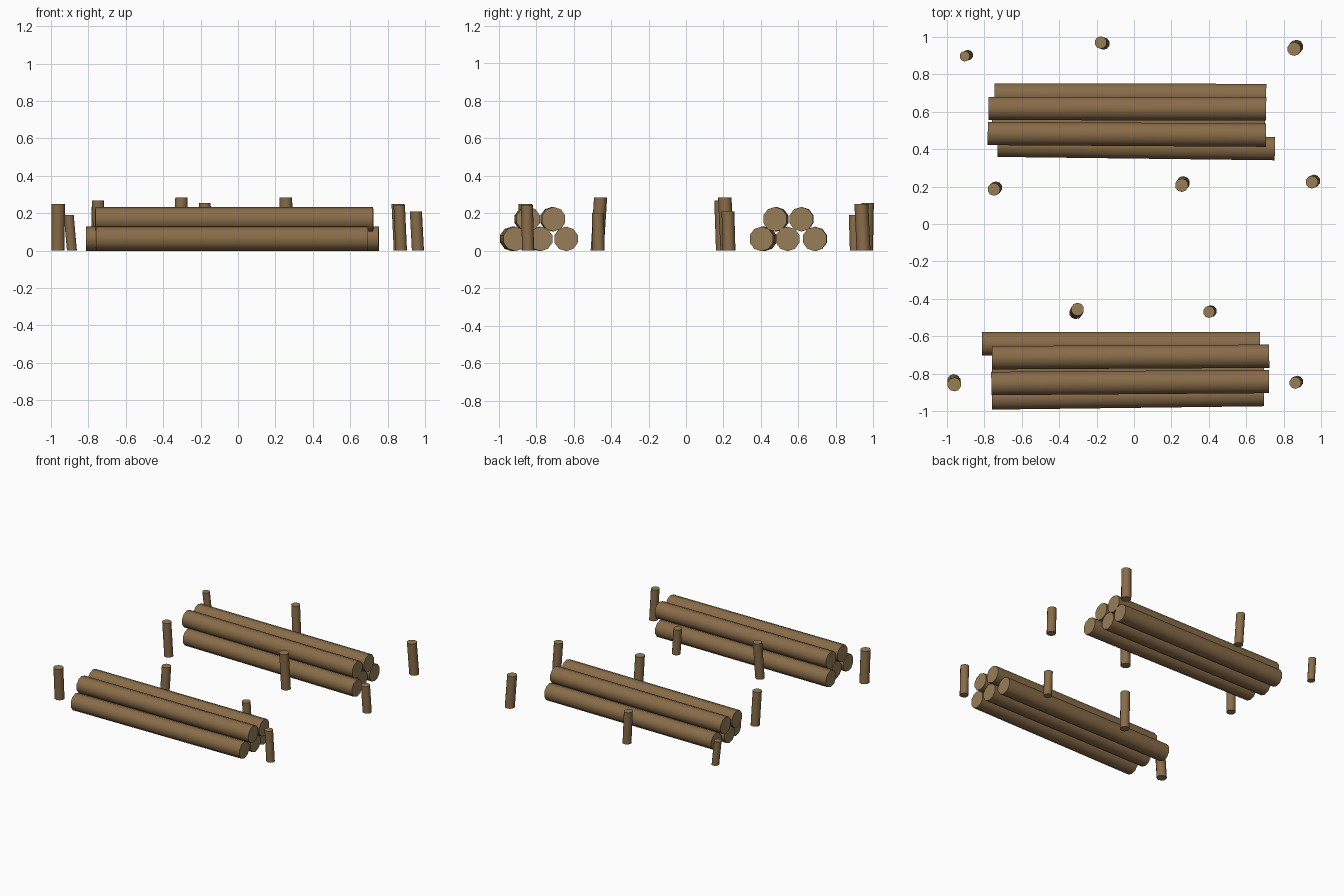
import bpy, math
from mathutils import Vector, Matrix

if "Cube" in bpy.data.objects:
    bpy.data.objects.remove(bpy.data.objects["Cube"])


def material(name, rgb):
    m = bpy.data.materials.new(name)
    m.diffuse_color = (*rgb, 1)
    m.use_nodes = True
    m.node_tree.nodes["Principled BSDF"].inputs["Base Color"].default_value = m.diffuse_color
    return m


BARK = material("bark", (0.25, 0.15, 0.066))
CUT = material("cut_wood", (0.31, 0.205, 0.095))


def timber(name, a, b, radius, sides, shear=False):
    """Round timber from a to b: bark sides, paler cut ends."""
    a, b = Vector(a), Vector(b)
    d = b - a
    bpy.ops.mesh.primitive_cylinder_add(vertices=sides, radius=radius, depth=d.length)
    ob = bpy.context.object
    ob.name = name
    if shear:   # stakes lean but keep level ends
        ob.data.transform(Matrix.Scale(d.z / d.length, 4, (0, 0, 1)))
        for v in ob.data.vertices:
            t = v.co.z / d.z
            v.co.x += d.x * t
            v.co.y += d.y * t
    else:       # logs lie along x with a flat facet on top and bottom
        ob.data.transform(Matrix.Rotation(math.pi / sides, 4, 'Z'))
        ob.data.transform(Matrix.Rotation(math.pi / 2, 4, 'Y'))
        ob.data.transform(Matrix.Rotation(math.atan2(d.y, d.x), 4, 'Z'))
    ob.location = (a + b) / 2
    ob.data.materials.append(BARK)
    ob.data.materials.append(CUT)
    for p in ob.data.polygons:
        p.material_index = 1 if len(p.vertices) > 4 else 0
    bpy.ops.object.shade_smooth_by_angle(angle=math.radians(50))
    return ob


# Two log piles: x start, y start, x end, y end, centre height
LOW, HIGH = 0.063, 0.168
logs = [
    (-0.73, 0.421, 0.753, 0.403, LOW),
    (-0.76, 0.543, 0.70, 0.543, LOW),
    (-0.746, 0.690, 0.707, 0.687, LOW),
    (-0.782, 0.484, 0.705, 0.475, HIGH),
    (-0.778, 0.618, 0.707, 0.615, HIGH),
    (-0.76, -0.93, 0.694, -0.912, LOW),
    (-0.76, -0.782, 0.694, -0.776, LOW),
    (-0.812, -0.640, 0.673, -0.640, LOW),
    (-0.763, -0.853, 0.722, -0.842, HIGH),
    (-0.760, -0.715, 0.723, -0.707, HIGH),
]
for i, (x0, y0, x1, y1, z) in enumerate(logs):
    timber(f"log_{i + 1}", (x0, y0, z), (x1, y1, z), 0.0655, 10)

# Leaning stakes: base x, base y, top x, top y, height, radius
stakes = [
    (-0.888, 0.903, -0.905, 0.897, 0.19, 0.028),
    (-0.163, 0.965, -0.178, 0.970, 0.255, 0.033),
    (0.868, 0.948, 0.856, 0.936, 0.25, 0.037),
    (-0.738, 0.194, -0.749, 0.185, 0.268, 0.034),
    (0.263, 0.220, 0.255, 0.207, 0.285, 0.036),
    (0.962, 0.230, 0.951, 0.224, 0.21, 0.034),
    (-0.311, -0.474, -0.302, -0.456, 0.285, 0.035),
    (0.411, -0.466, 0.401, -0.470, 0.20, 0.032),
    (-0.963, -0.840, -0.961, -0.858, 0.25, 0.037),
    (0.873, -0.843, 0.862, -0.849, 0.245, 0.032),
]
for i, (x0, y0, x1, y1, h, r) in enumerate(stakes):
    timber(f"stake_{i + 1}", (x0, y0, 0), (x1, y1, h), r, 10, shear=True)
